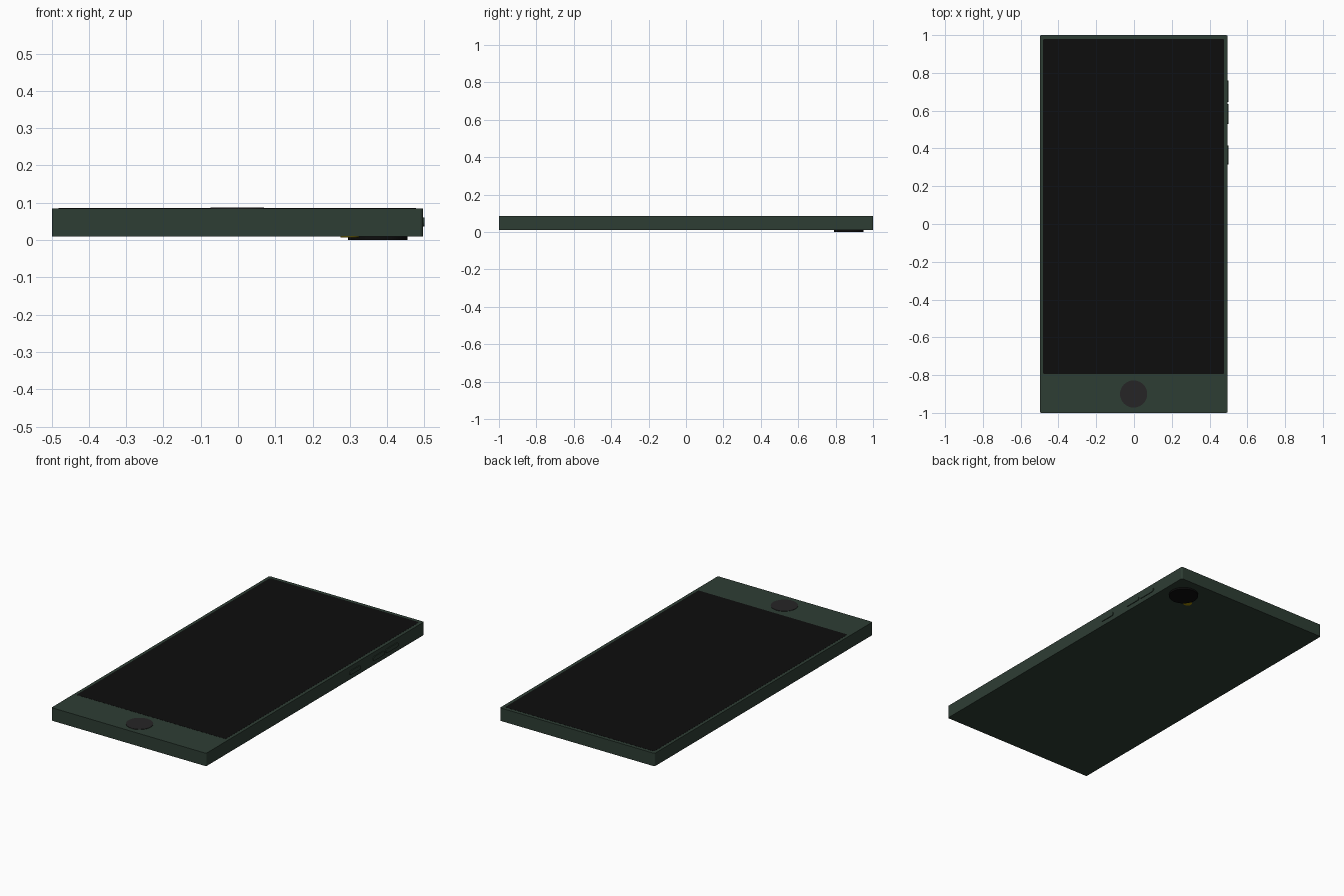
import bpy, bmesh, math

if "Cube" in bpy.data.objects:
    bpy.data.objects.remove(bpy.data.objects["Cube"])

CX = -0.002           # body is offset slightly because the buttons stick out right
Z0, Z1 = 0.01, 0.085  # underside and top of the body


def material(name, rgb):
    m = bpy.data.materials.new(name)
    m.diffuse_color = (*rgb, 1)
    m.use_nodes = True
    m.node_tree.nodes["Principled BSDF"].inputs["Base Color"].default_value = m.diffuse_color
    return m


green = material("dark_green", (0.027, 0.047, 0.034))
black = material("black", (0.004, 0.004, 0.004))
grey = material("charcoal", (0.019, 0.018, 0.019))
yellow = material("yellow", (0.35, 0.25, 0.0))


def rounded_slab(name, lo, hi, radius, axis, mat, segments=3):
    """Box whose edges running along one axis are rounded."""
    bm = bmesh.new()
    bmesh.ops.create_cube(bm, size=1)
    for v in bm.verts:
        for i in range(3):
            v.co[i] = lo[i] if v.co[i] < 0 else hi[i]
    edges = [e for e in bm.edges
             if abs(e.verts[0].co[axis] - e.verts[1].co[axis]) > 1e-6]
    bmesh.ops.bevel(bm, geom=edges, offset=radius, segments=segments,
                    profile=0.5, affect='EDGES')
    bmesh.ops.recalc_face_normals(bm, faces=bm.faces)
    me = bpy.data.meshes.new(name)
    bm.to_mesh(me)
    bm.free()
    ob = bpy.data.objects.new(name, me)
    bpy.context.collection.objects.link(ob)
    me.materials.append(mat)
    return ob


def disc(name, x, y, z_lo, z_hi, radius, mat):
    bpy.ops.mesh.primitive_cylinder_add(vertices=32, radius=radius, depth=z_hi - z_lo,
                                        location=(x, y, (z_lo + z_hi) / 2))
    ob = bpy.context.object
    ob.name = name
    ob.data.materials.append(mat)
    bpy.ops.object.shade_smooth_by_angle(angle=math.radians(30))
    return ob


# Body and screen
rounded_slab("body", (-0.4985, -1, Z0), (0.4955, 1, Z1), 0.008, 2, green)
rounded_slab("screen", (CX - 0.479, -0.795, Z1 - 0.01), (CX + 0.479, 0.98, Z1 + 0.0006),
             0.008, 2, black)

# Home button on the front
disc("home_button", CX, -0.9, Z1 - 0.01, Z1 + 0.002, 0.072, grey)

# Camera and flash on the back
disc("camera_lens", 0.375, 0.87, 0.0, Z0 + 0.002, 0.08, black)
disc("flash", 0.3, 0.815, Z0 - 0.003, Z0 + 0.002, 0.025, yellow)

# Side buttons: two for volume and one for power
for name, y0, y1 in (("volume_up", 0.645, 0.76), ("volume_down", 0.53, 0.635),
                     ("power_button", 0.315, 0.415)):
    rounded_slab(name, (0.485, y0, 0.036), (0.5, y1, 0.06), 0.0115, 0, green, 5)
